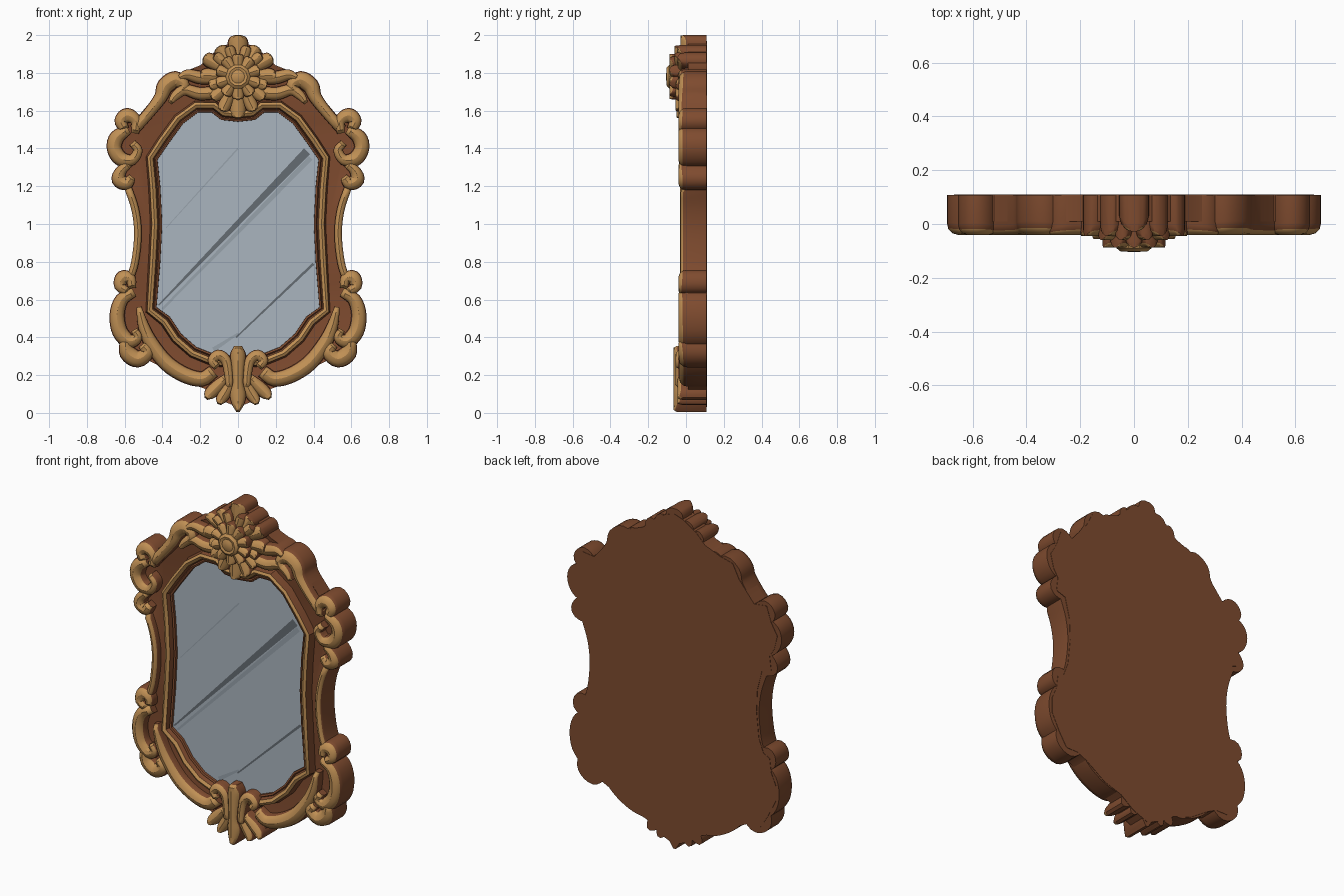
import bpy
import bmesh
from math import sin, cos, pi, radians
from mathutils import Vector

if "Cube" in bpy.data.objects:
    bpy.data.objects.remove(bpy.data.objects["Cube"])


def material(name, color):
    mat = bpy.data.materials.new(name)
    mat.use_nodes = True
    mat.diffuse_color = (*color, 1)
    bsdf = mat.node_tree.nodes["Principled BSDF"]
    bsdf.inputs["Base Color"].default_value = (*color, 1)
    bsdf.inputs["Roughness"].default_value = 0.7
    return mat


GOLD = material("aged gold", (0.53, 0.28, 0.09))
BROWN = material("dark wood", (0.21, 0.07, 0.028))
GLASS = material("mirror glass", (0.40, 0.46, 0.52))
STREAK = material("mirror streak", (0.13, 0.15, 0.17))
SHEEN = material("mirror sheen", (0.31, 0.36, 0.41))
BACK = 0.11
CENTRE = Vector((0, 1.78))


def finish(name, bm, mats, mirror=False, gilded=False):
    bmesh.ops.recalc_face_normals(bm, faces=bm.faces)
    bm.normal_update()
    if gilded:  # front-facing raised faces are gold, flanks stay wood
        for face in bm.faces:
            high = face.calc_center_median().y < 0.005
            face.material_index = 0 if high and face.normal.y < -0.3 else 1
    mesh = bpy.data.meshes.new(name)
    bm.to_mesh(mesh)
    bm.free()
    for mat in mats:
        mesh.materials.append(mat)
    obj = bpy.data.objects.new(name, mesh)
    bpy.context.collection.objects.link(obj)
    if mirror:
        obj.modifiers.new("Mirror", "MIRROR")
    bpy.ops.object.select_all(action="DESELECT")
    obj.select_set(True)
    bpy.context.view_layer.objects.active = obj
    bpy.ops.object.shade_smooth_by_angle(angle=radians(32))
    return obj


def skin(bm, rings, closed=False):
    """Bridge rings of vertices into a surface."""
    pairs = list(zip(rings, rings[1:]))
    if closed:
        pairs.append((rings[-1], rings[0]))
    for a, b in pairs:
        for i in range(len(a)):
            j = (i + 1) % len(a)
            bm.faces.new((a[i], a[j], b[j], b[i]))


def spline(points, steps):
    """Catmull-Rom samples through points of any dimension."""
    pts = [Vector(p) for p in points]
    pts = [pts[0] * 2 - pts[1]] + pts + [pts[-1] * 2 - pts[-2]]
    out = []
    for a, b, c, d in zip(pts, pts[1:], pts[2:], pts[3:]):
        for k in range(steps):
            t = k / steps
            out.append(b + (c - a) * (t / 2) + (a * 2 - b * 5 + c * 4 - d) * (t * t / 2)
                       + (b * 3 - a - c * 3 + d) * (t ** 3 / 2))
    return out + [pts[-2]]


def strap(bm, points, front, steps=4, back=BACK - 0.002):
    """Sweep a rounded bar along (x, z, half width) points, reaching the back."""
    path = spline(points, steps)
    rings = []
    for i, p in enumerate(path):
        q, o = path[min(i + 1, len(path) - 1)], path[max(i - 1, 0)]
        side = Vector((o.y - q.y, q.x - o.x)).normalized()
        r = max(p.z, 0.008)
        h = min(r * 1.1, 0.06)
        end = 0.018 if i in (0, len(path) - 1) else 0
        section = [(r, back)]
        section += [(r * cos(pi * k / 6), front + end + h - h * sin(pi * k / 6)) for k in range(7)]
        section += [(-r, back)]
        rings.append([bm.verts.new((p.x + side.x * u, y, p.y + side.y * u)) for u, y in section])
    skin(bm, rings)
    bm.faces.new(rings[0])
    bm.faces.new(rings[-1])


def ornament(name, bars, front, mirror=True, back=BACK - 0.002):
    bm = bmesh.new()
    for bar in bars:
        strap(bm, bar, front, back=back)
    return finish(name, bm, [GOLD, BROWN], mirror, True)


def whole(half):
    """Close a half outline that starts and ends on the centre line."""
    return [Vector(p) for p in half] + [Vector((-x, z)) for x, z in half[-2:0:-1]]


def offset_ring(bm, outline, distance, y):
    ring = []
    for i, p in enumerate(outline):
        a = (p - outline[i - 1]).normalized()
        b = (outline[(i + 1) % len(outline)] - p).normalized()
        n = Vector((-a.y - b.y, a.x + b.x)).normalized()
        q = p + n * distance
        ring.append(bm.verts.new((q.x, y, q.y)))
    return ring


# Wooden backing with the full silhouette
silhouette = whole([
    (0, 1.97), (.06, 1.95), (.14, 1.9), (.2, 1.84), (.3, 1.8), (.38, 1.78), (.42, 1.7), (.52, 1.58),
    (.6, 1.59), (.63, 1.5), (.67, 1.43), (.65, 1.35), (.62, 1.3), (.63, 1.22), (.57, 1.2),
    (.54, 1.08), (.535, .95), (.55, .8), (.58, .72), (.62, .7), (.63, .62), (.66, .55), (.66, .46),
    (.61, .36), (.56, .28), (.48, .28), (.42, .25), (.3, .17), (.18, .13), (.1, .07), (0, .03)])
bm = bmesh.new()
rings = [offset_ring(bm, silhouette, d, y) for d, y in ((0, BACK), (0, .01), (-.05, .022))]
skin(bm, rings)
bm.faces.new(rings[0])
bm.faces.new(rings[-1])
finish("wooden_backing", bm, [BROWN])

# Mirror pane
opening = whole([
    (0, 1.54), (.09, 1.55), (.14, 1.59), (.21, 1.59), (.29, 1.53), (.37, 1.42), (.425, 1.34), (.41, 1.2),
    (.40, 1), (.41, .8), (.43, .56), (.36, .51), (.3, .42), (.22, .35), (.12, .31), (0, .3)])
bm = bmesh.new()
bm.faces.new(offset_ring(bm, opening, .01, .012))
finish("mirror_pane", bm, [GLASS])

# Diagonal streaks on the glass, thin tapering plates
streaks = [
    (STREAK, (-.42, .57), (.365, 1.385), .004, .022),
    (SHEEN, (-.40, .55), (.385, 1.35), .006, .014),
    (STREAK, (-.01, .4), (.40, .79), .004, .007),
    (SHEEN, (-.13, .335), (.0, .42), .012, .005),
    (SHEEN, (-.38, .98), (.0, 1.4), .002, .004)]
for n, (mat, a, b, wa, wb) in enumerate(streaks):
    a, b = Vector(a), Vector(b)
    across = Vector((a.y - b.y, b.x - a.x)).normalized()
    corners = [a + across * wa, a - across * wa, b - across * wb, b + across * wb]
    bm = bmesh.new()
    face = bm.faces.new([bm.verts.new((c.x, .009, c.y)) for c in corners])
    if face.normal.y > 0:
        face.normal_flip()
    finish(f"glass_streak_{n + 1}", bm, [mat])

# Stepped moulding around the glass
bm = bmesh.new()
steps = [(0, .03), (.002, -.002), (.012, -.006), (.018, .004), (.026, -.022), (.042, -.032), (.056, -.024), (.066, .03)]
skin(bm, [offset_ring(bm, opening, d, y) for d, y in steps], closed=True)
for face in bm.faces:
    middle = face.calc_center_median().y
    face.material_index = 0 if middle < -.02 else 1
finish("inner_moulding", bm, [GOLD, BROWN])

# Side rails, upper rails and lower rails
ornament("waist_rails", [
    [(.585, 1.2, .02), (.545, 1.08, .02), (.53, .95, .02), (.545, .8, .02), (.575, .7, .02)]], -.028)
ornament("upper_rails", [
    [(.55, 1.5, .03), (.47, 1.59, .03), (.41, 1.67, .035), (.385, 1.73, .045), (.33, 1.765, .045),
     (.285, 1.735, .03), (.31, 1.69, .02)],
    [(.1, 1.7, .035), (.2, 1.69, .035), (.28, 1.71, .03), (.33, 1.68, .025), (.36, 1.64, .012)],
    [(.12, 1.77, .03), (.2, 1.775, .035), (.27, 1.79, .028), (.32, 1.77, .01)]], -.04)
ornament("lower_rails", [
    [(.525, .56, .014), (.5, .46, .03), (.46, .37, .038), (.38, .265, .042), (.28, .2, .042),
     (.19, .18, .04), (.13, .22, .035)]], -.036)

# Corner scrolls
ornament("upper_scrolls", [
    [(.545, 1.48, .02), (.54, 1.545, .03), (.585, 1.575, .04), (.62, 1.545, .035), (.6, 1.5, .025)],
    [(.58, 1.5, .025), (.64, 1.46, .04), (.655, 1.4, .04), (.62, 1.345, .04), (.56, 1.34, .03),
     (.53, 1.39, .025), (.56, 1.43, .02)],
    [(.575, 1.32, .02), (.62, 1.28, .03), (.63, 1.235, .04), (.59, 1.215, .035), (.56, 1.25, .02)]], -.04)
ornament("lower_scrolls", [
    [(.56, .66, .02), (.57, .71, .03), (.61, .715, .04), (.625, .67, .03), (.58, .64, .02)],
    [(.55, .64, .025), (.615, .6, .036), (.64, .52, .04), (.625, .43, .042), (.575, .38, .04),
     (.53, .4, .025), (.55, .44, .018)],
    [(.6, .39, .025), (.585, .32, .045), (.53, .285, .045), (.48, .32, .035), (.51, .36, .02)]], -.04)


def petal(angle, start, end, width):
    d = Vector((sin(radians(angle)), cos(radians(angle))))
    return [(*(CENTRE + d * (start + (end - start) * t)), width * w)
            for t, w in ((0, .5), (.4, .8), (.75, 1), (.93, .8), (1, .3))]


# Crown: tall rear fan, lower pendants, rosette and boss
ornament("crown_top_leaf", [petal(0, .04, .22, .055)], -.03, False)
ornament("crown_leaves", [petal(a, .04, e, .04) for a, e in ((33, .19), (60, .21), (88, .2))], -.045)
ornament("crown_side_buds", [petal(17, .05, .17, .03), petal(46, .05, .17, .03)], -.06)
ornament("crown_pendant", [petal(180, .04, .22, .045)], -.05, False)
ornament("crown_lower_leaves", [petal(a, .04, e, .036) for a, e in ((155, .2), (130, .18), (108, .16))], -.055)
ornament("rosette", [petal(a, .03, .12, .033) for a in range(0, 360, 36)], -.088, False, 0)
bm = bmesh.new()
rings = []
for r, y in ((.07, -.04), (.065, -.09), (.05, -.102), (.036, -.098), (.02, -.105)):
    rings.append([bm.verts.new((r * cos(k * pi / 5), y, CENTRE.y + r * sin(k * pi / 5))) for k in range(10)])
skin(bm, rings)
bm.faces.new(rings[-1])
finish("rosette_boss", bm, [GOLD])

# Bottom drop: central tongue, curls and small leaves
ornament("drop_tongue", [
    [(0, .355, .02), (0, .31, .042), (0, .24, .036), (0, .16, .03), (0, .1, .045), (0, .05, .035),
     (0, .004, .008)]], -.066, False)
ornament("drop_curls", [
    [(.045, .13, .02), (.05, .21, .024), (.065, .28, .028), (.105, .305, .03), (.135, .275, .026),
     (.11, .24, .018)]], -.056)
ornament("drop_leaves", [
    [(.03, .18, .02), (.06, .12, .034), (.09, .07, .028), (.1, .045, .01)],
    [(.06, .19, .02), (.11, .14, .034), (.15, .1, .032), (.17, .075, .01)]], -.045)
